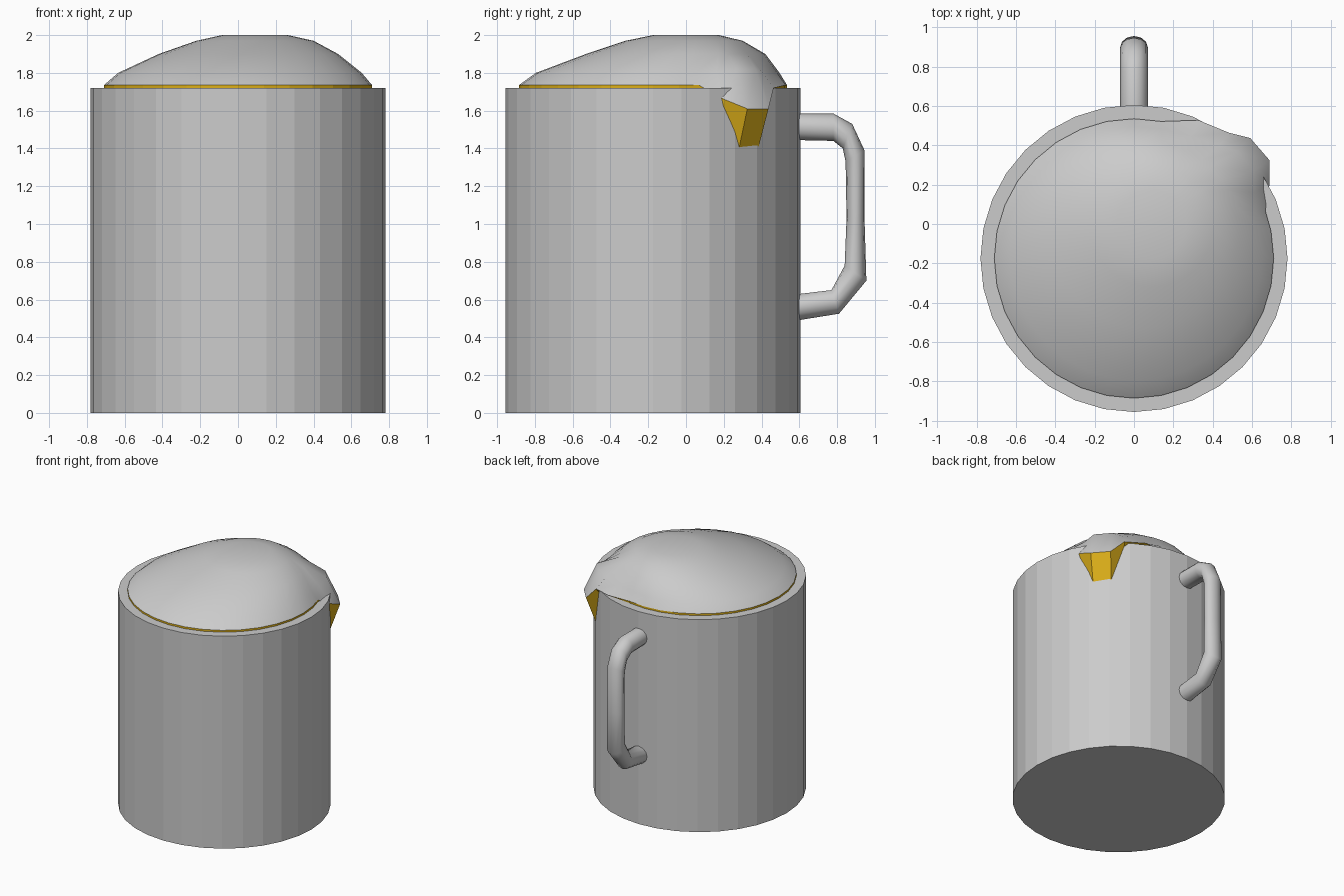
import bpy, bmesh
from math import cos, sin, radians, pi, tau, sqrt

if "Cube" in bpy.data.objects:
    bpy.data.objects.remove(bpy.data.objects["Cube"])

CY = -0.175   # mug axis sits forward of the origin, the handle is behind it
SIDES = 32


def polar(deg, r, z):
    a = radians(deg)
    return (r * cos(a), CY + r * sin(a), z)


def loft(name, rings, closed=False, caps=(False, False), smooth=None, color=None):
    """Skin a list of equal-length vertex rings into one object."""
    bm = bmesh.new()
    rows = [[bm.verts.new(p) for p in ring] for ring in rings]
    pairs = list(zip(rows, rows[1:]))
    if closed:
        pairs.append((rows[-1], rows[0]))
    n = len(rows[0])
    for a, b in pairs:
        for i in range(n):
            j = (i + 1) % n
            bm.faces.new((a[i], a[j], b[j], b[i]))
    if caps[0]:
        bm.faces.new(rows[0][::-1])
    if caps[1]:
        bm.faces.new(rows[-1])
    bmesh.ops.recalc_face_normals(bm, faces=bm.faces)
    me = bpy.data.meshes.new(name)
    bm.to_mesh(me)
    bm.free()
    ob = bpy.data.objects.new(name, me)
    bpy.context.collection.objects.link(ob)
    if smooth:
        bpy.ops.object.select_all(action='DESELECT')
        bpy.context.view_layer.objects.active = ob
        ob.select_set(True)
        bpy.ops.object.shade_smooth_by_angle(angle=radians(smooth))
    if color:
        mat = bpy.data.materials.new(name)
        mat.diffuse_color = color
        mat.use_nodes = True
        mat.node_tree.nodes["Principled BSDF"].inputs["Base Color"].default_value = mat.diffuse_color
        me.materials.append(mat)
    return ob


# Mug: hollow faceted cup, from outer base over the rim to the inner floor
steps = [i * 360 / SIDES for i in range(SIDES)]
cup = [(0.78, 0), (0.78, 1.72), (0.71, 1.72), (0.71, 0.1)]
loft("mug", [[polar(d, r, z) for d in steps] for r, z in cup], caps=(True, True))

# Foam columns: extra angles around the drip that runs over the rim
# angle: (edge radius, edge z, shoulder radius, shoulder z, lower radius, lower z)
drip = {
    20.0: (0.71, 1.735, 0.665, 1.80, 0.71, 1.72),
    28.7: (0.785, 1.66, 0.70, 1.80, 0.77, 1.60),
    36.0: (0.85, 1.61, 0.755, 1.82, 0.775, 1.40),
    46.0: (0.85, 1.61, 0.755, 1.82, 0.775, 1.40),
    53.0: (0.80, 1.72, 0.72, 1.81, 0.775, 1.69),
    65.0: (0.775, 1.735, 0.685, 1.80, 0.72, 1.72),
}
angles = sorted([d for d in steps if not 12 < d < 78] + list(drip))


def dome_ring(cx, cy, r, z):
    return [(cx + r * cos(radians(d)), cy + r * sin(radians(d)), z) for d in angles]


edge = [polar(d, *drip.get(d, (0.71, 1.735))[:2]) for d in angles]
shoulder = dome_ring(0.01, -0.15, 0.645, 1.80)
for i, d in enumerate(angles):
    if d in drip:
        shoulder[i] = polar(d, *drip[d][2:4])
lower = [polar(d, *(drip[d][4:] if d in drip else (0.71, 1.72))) for d in angles]

# Foam: lopsided dome with its peak towards the drip
loft("foam", [edge, shoulder,
              dome_ring(0.055, -0.055, 0.475, 1.90),
              dome_ring(0.09, -0.01, 0.31, 1.97),
              dome_ring(0.09, 0.0, 0.175, 2.0)],
     caps=(False, True), smooth=60)

# Beer: golden underside of the foam and drip, continuing down inside the cup
loft("beer", [edge, lower,
              [polar(d, 0.70, 1.70) for d in angles],
              [polar(d, 0.70, 0.11) for d in angles]],
     caps=(False, True), color=(0.72, 0.43, 0.01, 1))

# Handle: elliptical sections spanning outer and inner outline points (y, z)
outline = [((0.56, 1.585), (0.56, 1.445)), ((0.78, 1.585), (0.78, 1.44)),
           ((0.88, 1.53), (0.83, 1.40)), ((0.945, 1.39), (0.845, 1.33)),
           ((0.945, 1.03), (0.85, 1.03)), ((0.955, 0.70), (0.84, 0.78)),
           ((0.81, 0.525), (0.77, 0.65)), ((0.56, 0.485), (0.56, 0.625))]
sections = []
for (oy, oz), (iy, iz) in outline:
    ring = []
    for k in range(12):
        a = tau * k / 12
        t = (1 - cos(a)) / 2
        ring.append((0.07 * sin(a), oy + (iy - oy) * t, oz + (iz - oz) * t))
    sections.append(ring)
loft("handle", sections, caps=(True, True), smooth=60)
